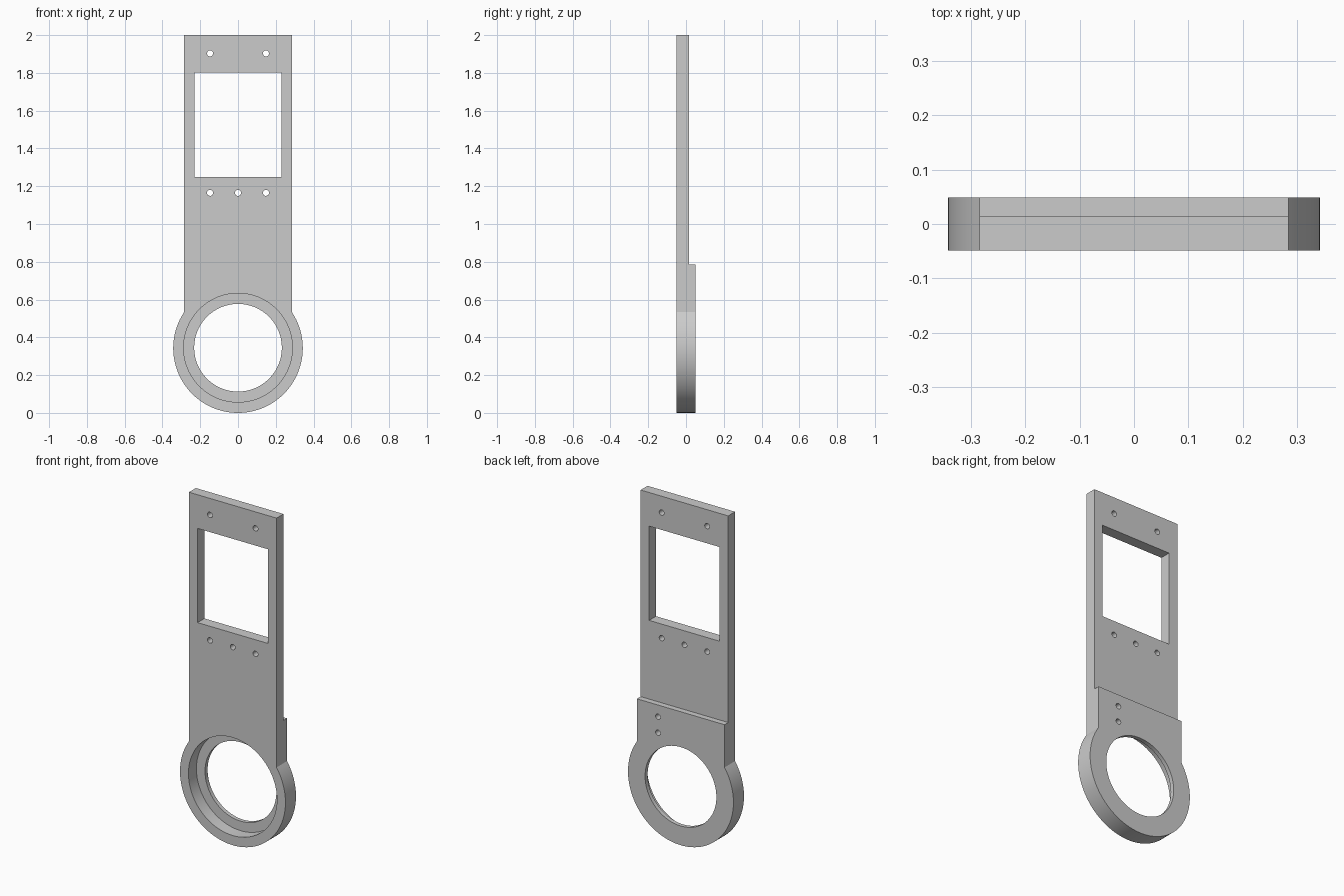
import bpy
import bmesh
import math
from mathutils import Matrix, Vector

cube = bpy.data.objects.get("Cube")
if cube:
    bpy.data.objects.remove(cube, do_unlink=True)

FRONT, STEP, BACK = -0.049, 0.015, 0.049
HALF_WIDTH, TOP, PAD_TOP = 0.285, 2.0, 0.785
RING_Z, RING_R, BORE_R, HOLE_R = 0.343, 0.343, 0.288, 0.232
SCREW_X, SCREW_R = 0.148, 0.016

grey = bpy.data.materials.new("light_grey")
grey.use_nodes = True
grey.diffuse_color = (0.6, 0.6, 0.6, 1)
grey.node_tree.nodes["Principled BSDF"].inputs["Base Color"].default_value = (0.6, 0.6, 0.6, 1)


def make_object(name, bm):
    bmesh.ops.recalc_face_normals(bm, faces=bm.faces)
    mesh = bpy.data.meshes.new(name)
    bm.to_mesh(mesh)
    bm.free()
    mesh.materials.append(grey)
    obj = bpy.data.objects.new(name, mesh)
    bpy.context.collection.objects.link(obj)
    return obj


def box(name, x, y0, y1, z0, z1):
    bm = bmesh.new()
    size = Matrix.Diagonal((2 * x, y1 - y0, z1 - z0, 1))
    centre = Matrix.Translation((0, (y0 + y1) / 2, (z0 + z1) / 2))
    bmesh.ops.create_cube(bm, size=1, matrix=centre @ size)
    return make_object(name, bm)


def cylinder(name, x, z, r, y0, y1, sides):
    bm = bmesh.new()
    place = Matrix.Translation((x, (y0 + y1) / 2, z)) @ Matrix.Rotation(math.pi / 2, 4, "X")
    bmesh.ops.create_cone(bm, cap_ends=True, segments=sides, radius1=r, radius2=r,
                          depth=y1 - y0, matrix=place)
    return make_object(name, bm)


# Outline: round eye at the bottom, straight arm above
start = math.acos(HALF_WIDTH / RING_R)
sweep = math.pi + 2 * start
steps = 96
outline = [(HALF_WIDTH, TOP)]
for i in range(steps + 1):
    a = start - sweep * i / steps
    outline.append((RING_R * math.cos(a), RING_Z + RING_R * math.sin(a)))
outline.append((-HALF_WIDTH, TOP))

bm = bmesh.new()
face = bm.faces.new([bm.verts.new((x, FRONT, z)) for x, z in outline])
extruded = bmesh.ops.extrude_face_region(bm, geom=[face])["geom"]
moved = [v for v in extruded if isinstance(v, bmesh.types.BMVert)]
bmesh.ops.translate(bm, verts=moved, vec=Vector((0, BACK - FRONT, 0)))
bracket = make_object("mounting_bracket", bm)

# Thinner upper arm, rectangular window, stepped bore
cutters = [
    box("step_cutter", 0.5, STEP, 0.2, PAD_TOP, 2.2),
    box("window_cutter", 0.229, -0.2, 0.2, 1.248, 1.802),
    cylinder("bore_cutter", 0, RING_Z + 0.002, BORE_R, -0.2, 0.025, 96),
    cylinder("eye_cutter", 0, RING_Z + 0.002, HOLE_R, -0.25, 0.2, 96),
]
# Screw holes through the arm
for x, z in [(-SCREW_X, 1.903), (SCREW_X, 1.903),
             (-SCREW_X, 1.165), (0, 1.165), (SCREW_X, 1.165)]:
    cutters.append(cylinder("screw_cutter", x, z, SCREW_R, -0.2, 0.2, 24))
# Blind holes in the back pad
for z in (0.716, 0.622):
    cutters.append(cylinder("blind_cutter", SCREW_X, z, SCREW_R, STEP, 0.2, 24))

for c in cutters:
    c.hide_render = True
    mod = bracket.modifiers.new(c.name, "BOOLEAN")
    mod.operation = "DIFFERENCE"
    mod.solver = "EXACT"
    mod.object = c

# Bake the cuts and drop the cutters
graph = bpy.context.evaluated_depsgraph_get()
baked = bpy.data.meshes.new_from_object(bracket.evaluated_get(graph))
bracket.modifiers.clear()
bracket.data = baked
for c in cutters:
    bpy.data.objects.remove(c, do_unlink=True)

baked.materials.clear()
baked.materials.append(grey)
for p in baked.polygons:
    p.material_index = 0

bpy.ops.object.select_all(action="DESELECT")
bracket.select_set(True)
bpy.context.view_layer.objects.active = bracket
bpy.ops.object.shade_smooth_by_angle(angle=math.radians(30))
